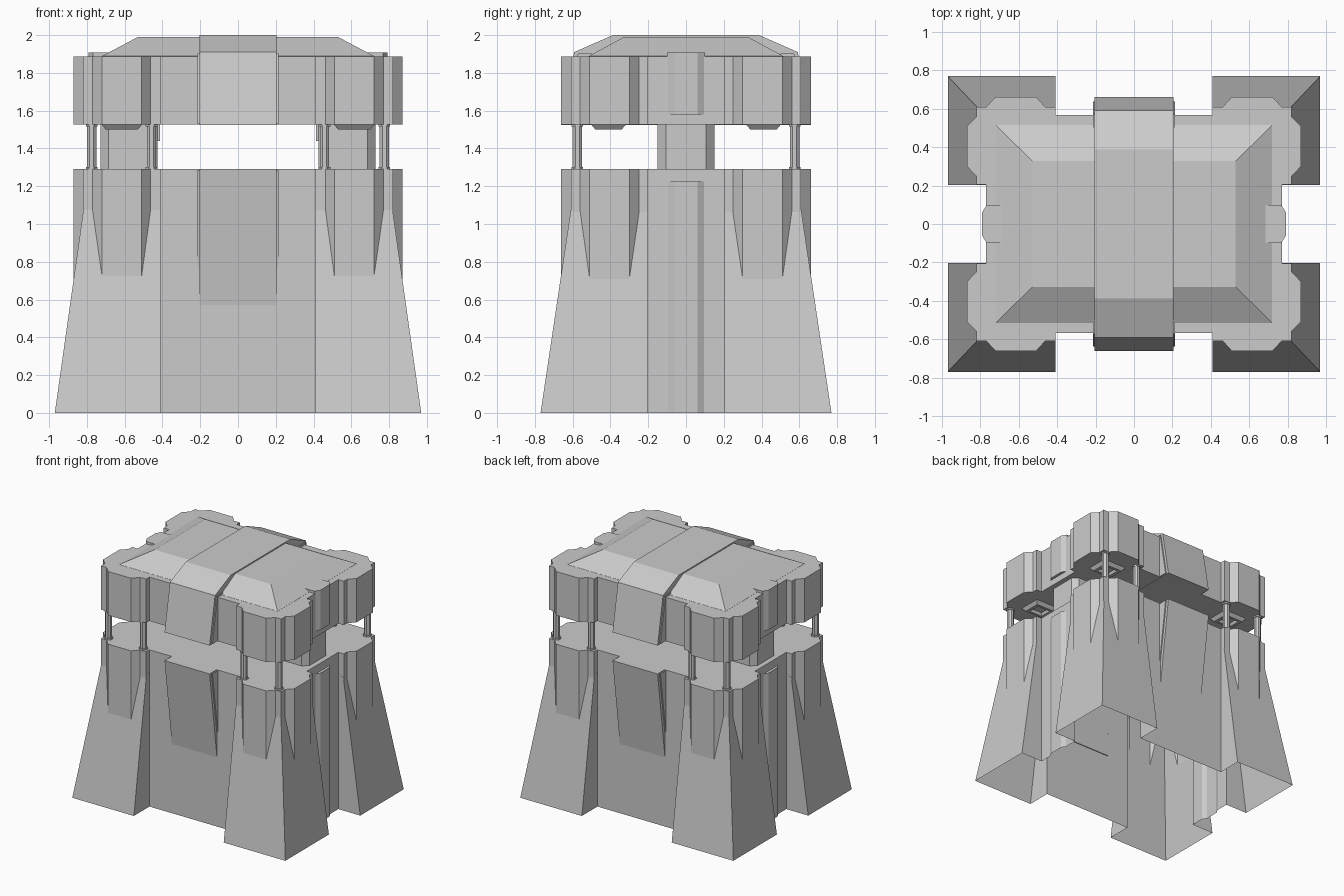
import bpy, bmesh

if "Cube" in bpy.data.objects:
    bpy.data.objects.remove(bpy.data.objects["Cube"])

SIGNS = [(1, 1), (-1, 1), (-1, -1), (1, -1)]


def loft(bm, *rings):
    """Closed solid through rings of equal point count."""
    vs = [[bm.verts.new(p) for p in r] for r in rings]
    n = len(rings[0])
    for a, b in zip(vs, vs[1:]):
        for i in range(n):
            j = (i + 1) % n
            bm.faces.new((a[i], a[j], b[j], b[i]))
    bm.faces.new(vs[0])
    bm.faces.new(vs[-1])


def at(pts, z, sx=1, sy=1):
    return [(x * sx, y * sy, z) for x, y in pts]


def rect(x0, x1, y0, y1):
    return [(x0, y0), (x1, y0), (x1, y1), (x0, y1)]


def chamfered(x0, x1, y, c):
    return [(x0 + c, -y), (x1 - c, -y), (x1, c - y), (x1, y - c),
            (x1 - c, y), (x0 + c, y), (x0, y - c), (x0, c - y)]


def make(name, bm):
    bmesh.ops.recalc_face_normals(bm, faces=bm.faces[:])
    me = bpy.data.meshes.new(name)
    bm.to_mesh(me)
    bm.free()
    ob = bpy.data.objects.new(name, me)
    bpy.context.collection.objects.link(ob)
    return ob


def extrude_x(bm, yz, w):
    loft(bm, [(-w, y, z) for y, z in yz], [(w, y, z) for y, z in yz])


# Shared plan outline: one quadrant mirrored to four
quad = [(.77, .205), (.82, .205), (.82, .248), (.87, .30), (.87, .51), (.82, .56),
        (.82, .61), (.77, .61), (.72, .662), (.51, .662), (.463, .61), (.41, .61), (.41, .567)]
plan = []
for i, (sx, sy) in enumerate(SIGNS):
    q = [(x * sx, y * sy) for x, y in quad]
    plan += q[::-1] if i % 2 else q

# Lower body with four splayed legs and side ribs, open underneath
bm = bmesh.new()
loft(bm, at(plan, 0), at(plan, 1.29))
body = make("lower_body", bm)

rib = [(.67, -.1), (.767, -.1), (.792, -.06), (.792, .06), (.767, .1), (.67, .1)]
bm = bmesh.new()
for sx, sy in SIGNS:
    loft(bm, at(rect(.409, .97, .204, .77), 0, sx, sy),
         at(rect(.409, .97 - .141 * 1.1, .204, .77 - .149 * 1.1), 1.1, sx, sy))
for sx in (1, -1):
    loft(bm, at(rib, 0, sx), at(rib, 1.225, sx))
legs = make("legs", bm)
mod = body.modifiers.new("join_legs", 'BOOLEAN')
mod.operation = 'UNION'
mod.solver = 'EXACT'
mod.object = legs
bpy.context.view_layer.objects.active = body
bpy.ops.object.modifier_apply(modifier=mod.name)
bpy.data.objects.remove(legs)
bm = bmesh.new()
bm.from_mesh(body.data)
under = [f for f in bm.faces if all(v.co.z < 1e-4 for v in f.verts)]
bmesh.ops.delete(bm, geom=under, context='FACES')
bm.to_mesh(body.data)
bm.free()

# Sloping front and back buttresses on the lower body
bm = bmesh.new()
for s in (1, -1):
    extrude_x(bm, [(s * .56, .57), (s * .567, .57), (s * .662, 1.292), (s * .56, 1.292)], .205)
    extrude_x(bm, [(s * .56, .77), (s * .567, .77), (s * .638, 1.286), (s * .56, 1.286)], .214)
make("lower_buttresses", bm)

# Chamfered pillars with inner plates
bm = bmesh.new()
col = chamfered(.425, .728, .15, .043)
for sx in (1, -1):
    loft(bm, at(col, 1.28, sx), at(col, 1.54, sx))
    plate = rect(.413, .43, -.1, .1)
    loft(bm, at(plate, 1.44, sx), at(plate, 1.54, sx))
make("pillars", bm)

# Thin corner posts with collars
bm = bmesh.new()


def post(x, y, r, z0, z1):
    c = r * .41
    ring = [(r, -c), (r, c), (c, r), (-c, r), (-r, c), (-r, -c), (-c, -r), (c, -r)]
    loft(bm, [(x + a, y + b, z0) for a, b in ring], [(x + a, y + b, z1) for a, b in ring])


for sx, sy in SIGNS:
    for x in (.458, .775):
        post(x * sx, .575 * sy, .025, 1.28, 1.54)
        post(x * sx, .575 * sy, .031, 1.28, 1.302)
        post(x * sx, .575 * sy, .031, 1.515, 1.54)
make("corner_posts", bm)

# Upper block
bm = bmesh.new()
loft(bm, at(plan, 1.527), at(plan, 1.888))
make("upper_block", bm)

# Tapered recessed pads under the upper corners
bm = bmesh.new()
for sx, sy in SIGNS:
    rings = []
    for hx, hy, z in ((.107, .092, 1.535), (.107, .092, 1.527), (.085, .07, 1.5),
                      (.06, .05, 1.5), (.05, .04, 1.522)):
        rings.append(at(rect(.615 - hx, .615 + hx, .41 - hy, .41 + hy), z, sx, sy))
    loft(bm, *rings)
make("underside_pads", bm)

# Hipped roof
bm = bmesh.new()
loft(bm, at(rect(-.72, .72, -.515, .515), 1.88), at(rect(-.72, .72, -.515, .515), 1.889),
     at(rect(-.53, .53, -.328, .328), 1.99))
make("hip_roof", bm)

# Central band over the roof, with narrower backing at its ends
bm = bmesh.new()
extrude_x(bm, [(-.56, 1.525), (-.662, 1.525), (-.592, 1.91), (-.387, 2.0), (.387, 2.0),
               (.592, 1.91), (.662, 1.525), (.56, 1.525)], .205)
for s in (1, -1):
    extrude_x(bm, [(s * .5, 1.53), (s * .638, 1.53), (s * .572, 1.903), (s * .5, 1.903)], .214)
make("roof_band", bm)

# Side ribs on the upper block
bm = bmesh.new()
for sx in (1, -1):
    loft(bm, at(rib, 1.58, sx), at(rib, 1.908, sx))
make("upper_side_ribs", bm)
